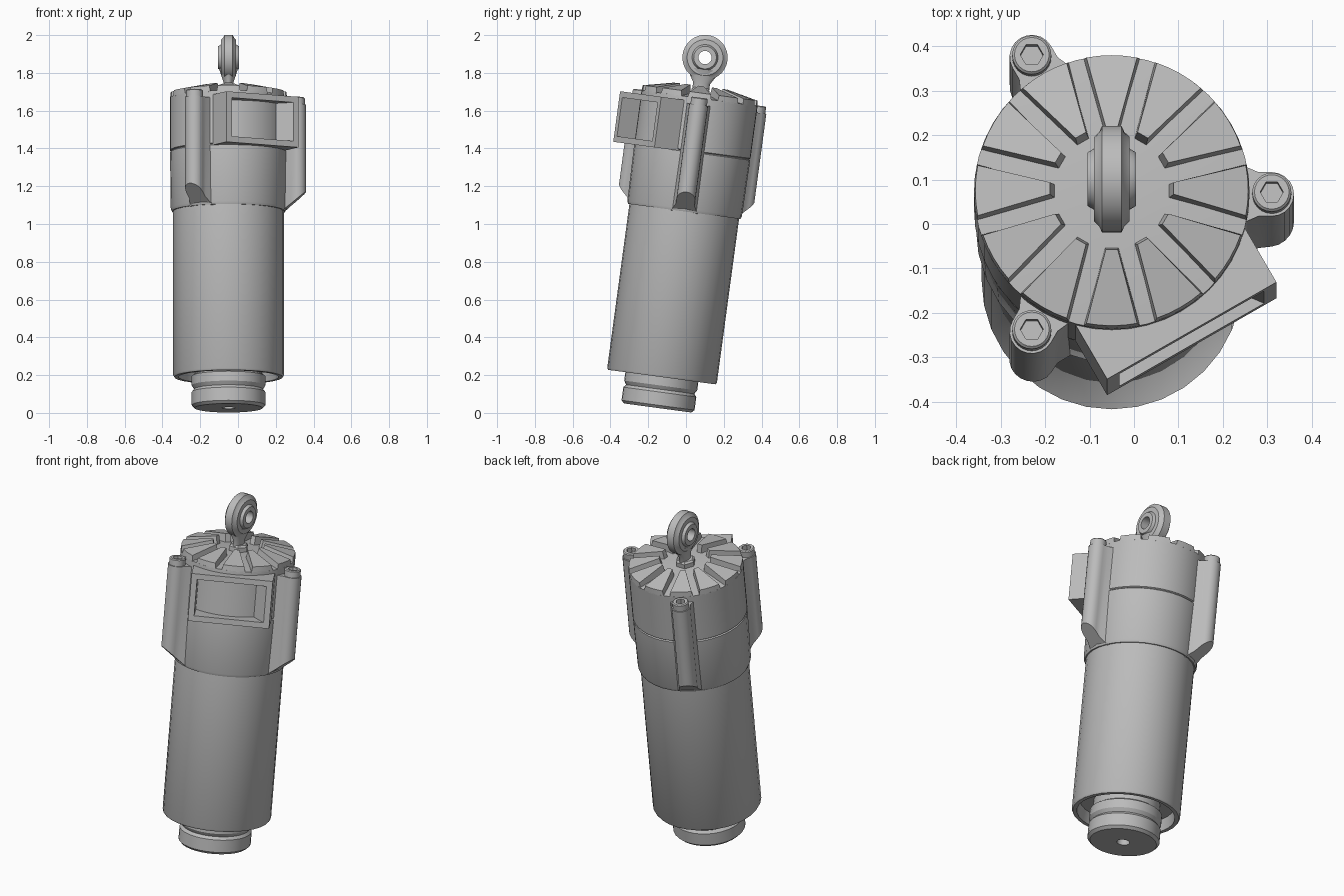
import bpy, bmesh
from math import sin, cos, pi, radians, asin
from mathutils import Matrix, Vector

if "Cube" in bpy.data.objects:
    bpy.data.objects.remove(bpy.data.objects["Cube"], do_unlink=True)

metal = bpy.data.materials.new("grey_metal")
metal.use_nodes = True
grey = (0.5, 0.5, 0.5, 1)
metal.diffuse_color = grey
metal.node_tree.nodes["Principled BSDF"].inputs["Base Color"].default_value = grey

# Everything is modelled upright, then leaned back as a whole
LEAN = Matrix.Translation((-0.05, -0.15, 0.026)) @ Matrix.Rotation(radians(-7.7), 4, "X")


def turn(degrees):
    return Matrix.Rotation(radians(degrees), 4, "Z")


def finish(name, bm, local=Matrix()):
    bmesh.ops.remove_doubles(bm, verts=bm.verts, dist=0.0002)
    bmesh.ops.recalc_face_normals(bm, faces=bm.faces)
    mesh = bpy.data.meshes.new(name)
    bm.to_mesh(mesh)
    bm.free()
    mesh.transform(LEAN @ local)
    mesh.materials.append(metal)
    obj = bpy.data.objects.new(name, mesh)
    bpy.context.collection.objects.link(obj)
    bpy.ops.object.select_all(action="DESELECT")
    obj.select_set(True)
    bpy.context.view_layer.objects.active = obj
    bpy.ops.object.shade_smooth_by_angle(angle=radians(32))
    return obj


def lathe(name, profile, local=Matrix(), segments=32, closed=False):
    """Revolve (radius, height) points; a third value makes that ring hexagonal."""
    bm = bmesh.new()
    rings = []
    for r, z, *hexagonal in profile:
        ring = []
        for i in range(segments):
            a = 2 * pi * i / segments
            k = cos(pi / 6) / cos(a % (pi / 3) - pi / 6) if hexagonal else 1
            ring.append(bm.verts.new((r * k * cos(a), r * k * sin(a), z)))
        rings.append(ring)
    pairs = list(zip(rings, rings[1:]))
    if closed:
        pairs.append((rings[-1], rings[0]))
    for low, high in pairs:
        for i in range(segments):
            j = (i + 1) % segments
            bm.faces.new((low[i], low[j], high[j], high[i]))
    return finish(name, bm, local)


def loft(name, lower, upper, local=Matrix()):
    """Join two matching outlines into a capped solid."""
    bm = bmesh.new()
    a = [bm.verts.new(p) for p in lower]
    b = [bm.verts.new(p) for p in upper]
    bm.faces.new(a)
    bm.faces.new(b)
    for i in range(len(a)):
        j = (i + 1) % len(a)
        bm.faces.new((a[i], a[j], b[j], b[i]))
    return finish(name, bm, local)


# Foot with a waist and a small bore underneath
lathe("foot", [(0, 0.04), (0.035, 0.04), (0.035, 0), (0.18, 0), (0.195, 0.015),
               (0.195, 0.085), (0.182, 0.1), (0.195, 0.12), (0.195, 0.17),
               (0.18, 0.18), (0.18, 0.26)])

# Hollow-ended barrel
lathe("barrel", [(0.17, 0.23), (0.255, 0.23), (0.265, 0.165), (0.287, 0.165),
                 (0.293, 0.175), (0.293, 1.07)])

# Collar and head with a seam between them
lathe("collar", [(0.28, 1.05), (0.3, 1.05), (0.306, 1.065), (0.31, 1.365), (0.303, 1.37)])
lathe("head", [(0.303, 1.37), (0.31, 1.375), (0.31, 1.655), (0.12, 1.675), (0, 1.675)], segments=48)


# Raised wedges on the lid, separated by radial grooves
def wedge_outline(gap, inner, outer, z_inner, z_outer):
    def half(r):
        return pi / 12 - asin(gap / r)
    points = [(inner * cos(s * half(inner)), inner * sin(s * half(inner)), z_inner) for s in (1, -1)]
    for i in range(-2, 3):
        a = half(outer) * i / 2
        points.append((outer * cos(a), outer * sin(a), z_outer))
    return points


for n in range(12):
    loft(f"lid_wedge_{n + 1}", wedge_outline(0.017, 0.125, 0.31, 1.65, 1.65),
         wedge_outline(0.023, 0.14, 0.307, 1.72, 1.683), turn(30 * n))

# Three screw lugs with sloping undersides, each holding a socket screw
outline = [(0.25, -0.085), (0.33, -0.05)]
outline += [(0.36 + 0.05 * cos(a), 0.05 * sin(a)) for a in (i * pi / 10 for i in range(-5, 6))]
outline += [(0.33, 0.05), (0.25, 0.085)]
for n, angle in enumerate((0, 120, 240), 1):
    place = turn(angle)
    loft(f"screw_lug_{n}", [(x, y, 1.06 + 0.85 * (x - 0.3)) for x, y in outline],
         [(x, y, 1.62) for x, y in outline], place)
    lathe(f"socket_screw_{n}", [(0.044, 1.61), (0.044, 1.653), (0.039, 1.658),
                                (0.026, 1.658, 1), (0.026, 1.63, 1), (0, 1.63)],
          place @ Matrix.Translation((0.36, 0, 0)), 24)

# Port block with a recessed window whose far end is a ramp
bm = bmesh.new()
bmesh.ops.create_cube(bm, size=1, matrix=Matrix.Translation((0.23, 0, 1.5)) @ Matrix.Diagonal((0.26, 0.44, 0.27, 1)))
bm.normal_update()
front = max(bm.faces, key=lambda f: f.normal.x)
bmesh.ops.inset_region(bm, faces=[front], thickness=0.045)
pocket = bmesh.ops.extrude_discrete_faces(bm, faces=[front])["faces"][0]
for v in pocket.verts:
    v.co += Vector((-0.12, -0.09 if v.co.y > 0 else 0, 0))
finish("port_block", bm, turn(-60))

# Rod end: neck, ring and bushing around a sideways bore
lathe("rod_nut", [(0.055, 1.66), (0.055, 1.7), (0.045, 1.71), (0, 1.71)], segments=6)
lathe("rod_neck", [(0.045, 1.66), (0.045, 1.735), (0.09, 1.81), (0, 1.81)],
      Matrix.Diagonal((0.55, 1, 1, 1)))
eye = Matrix.Translation((0, 0, 1.872)) @ Matrix.Rotation(pi / 2, 4, "Y")
lathe("rod_ring", [(0.06, -0.04), (0.095, -0.04), (0.107, -0.028), (0.12, -0.022),
                   (0.12, 0.022), (0.107, 0.028), (0.095, 0.04), (0.06, 0.04)], eye, 32, True)
lathe("rod_bushing", [(0.035, -0.055), (0.06, -0.055), (0.072, -0.035),
                      (0.072, 0.035), (0.06, 0.055), (0.035, 0.055)], eye, 32, True)
